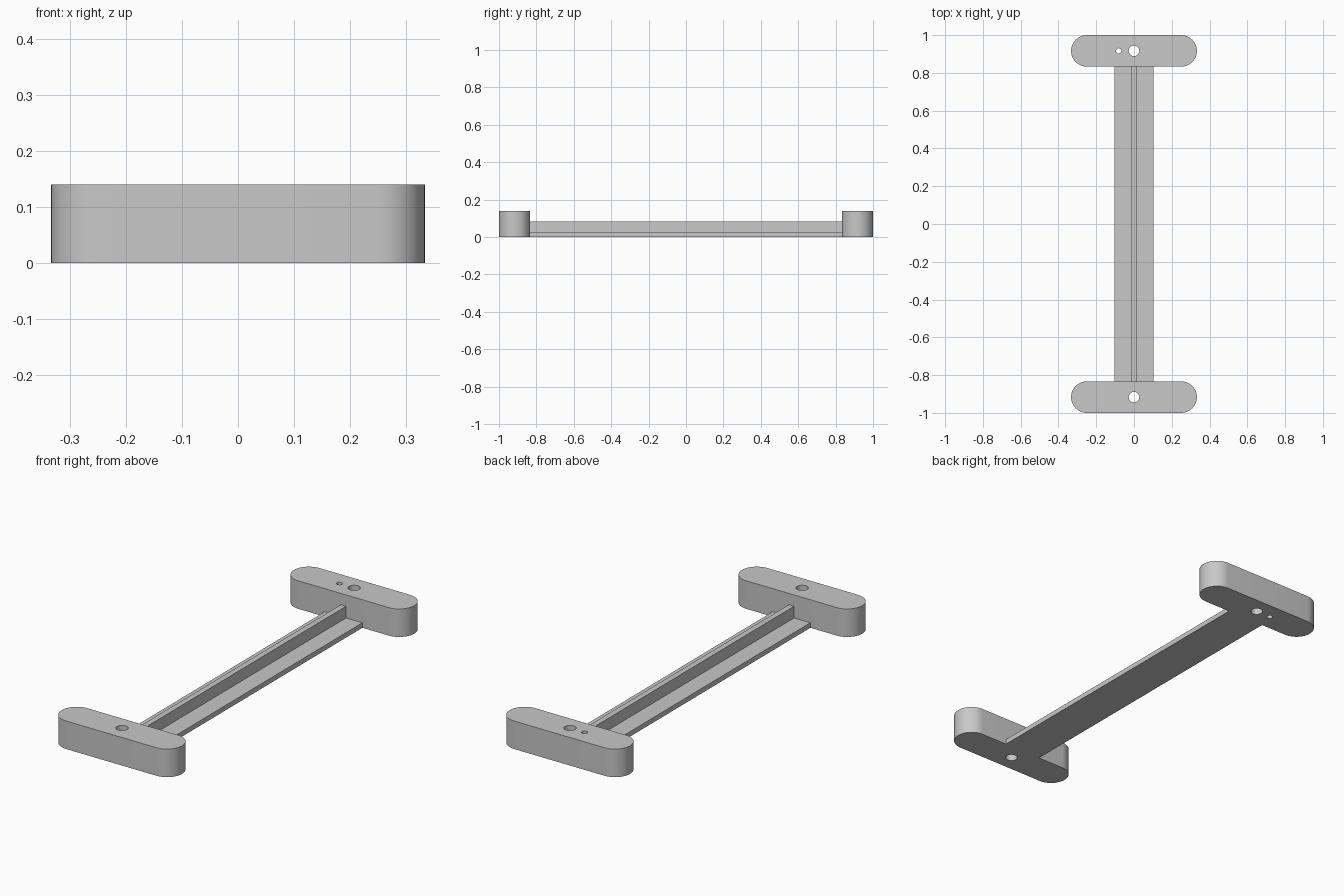
import bpy
import bmesh
from math import pi, cos, sin, radians
from mathutils import Vector

if "Cube" in bpy.data.objects:
    bpy.data.objects.remove(bpy.data.objects["Cube"], do_unlink=True)

# Main dimensions
PAD_HALF_LENGTH = 0.333
PAD_RADIUS = 0.0835
PAD_HEIGHT = 0.14
PAD_Y = 1 - PAD_RADIUS
BEAM_END = PAD_Y - PAD_RADIUS
FLANGE_HALF, FLANGE_TOP = 0.104, 0.025
WEB_HALF, WEB_TOP = 0.014, 0.084

grey = bpy.data.materials.new("plain grey")
grey.use_nodes = True
color = (0.58, 0.58, 0.58, 1)
grey.diffuse_color = color
grey.node_tree.nodes["Principled BSDF"].inputs["Base Color"].default_value = color


def arc(cx, cy, radius, start, end, steps):
    """Points along an arc, both ends included."""
    angles = [start + (end - start) * i / steps for i in range(steps + 1)]
    return [Vector((cx + radius * cos(a), cy + radius * sin(a), 0)) for a in angles]


def circle(cx, cy, radius, steps=32):
    return arc(cx, cy, radius, 0, 2 * pi, steps)[:-1]


def extruded(name, loops, offset):
    """Fill an outline with optional holes, then extrude it into a solid."""
    bm = bmesh.new()
    edges = []
    for loop in loops:
        verts = [bm.verts.new(p) for p in loop]
        edges += [bm.edges.new((v, verts[i - 1])) for i, v in enumerate(verts)]
    if len(loops) == 1:
        bm.faces.new(verts)
    else:
        bmesh.ops.triangle_fill(bm, edges=edges, use_beauty=True)
    result = bmesh.ops.extrude_face_region(bm, geom=bm.faces[:], use_keep_orig=True)
    moved = [g for g in result["geom"] if isinstance(g, bmesh.types.BMVert)]
    bmesh.ops.translate(bm, verts=moved, vec=offset)
    bmesh.ops.recalc_face_normals(bm, faces=bm.faces[:])
    mesh = bpy.data.meshes.new(name)
    bm.to_mesh(mesh)
    bm.free()
    mesh.materials.append(grey)
    obj = bpy.data.objects.new(name, mesh)
    bpy.context.collection.objects.link(obj)
    bpy.ops.object.select_all(action="DESELECT")
    obj.select_set(True)
    bpy.context.view_layer.objects.active = obj
    bpy.ops.object.shade_smooth_by_angle(angle=radians(30))
    return obj


# Rounded end pads with a screw hole; the back one has an extra pin hole
def end_pad(name, y, holes):
    c = PAD_HALF_LENGTH - PAD_RADIUS
    outline = (arc(c, y, PAD_RADIUS, -pi / 2, pi / 2, 24)
               + arc(-c, y, PAD_RADIUS, pi / 2, 3 * pi / 2, 24))
    cuts = [circle(x, y, r) for x, r in holes]
    return extruded(name, [outline] + cuts, (0, 0, PAD_HEIGHT))


screw_hole = (0, 0.028)
pin_hole = (-0.081, 0.014)
end_pad("front_pad", -PAD_Y, [screw_hole])
end_pad("back_pad", PAD_Y, [screw_hole, pin_hole])

# Inverted T beam between the pads
half = [(FLANGE_HALF, 0), (FLANGE_HALF, FLANGE_TOP),
        (WEB_HALF, FLANGE_TOP), (WEB_HALF, WEB_TOP)]
section = half + [(-x, z) for x, z in reversed(half)]
extruded("t_beam", [[Vector((x, -BEAM_END, z)) for x, z in section]],
         (0, 2 * BEAM_END, 0))
